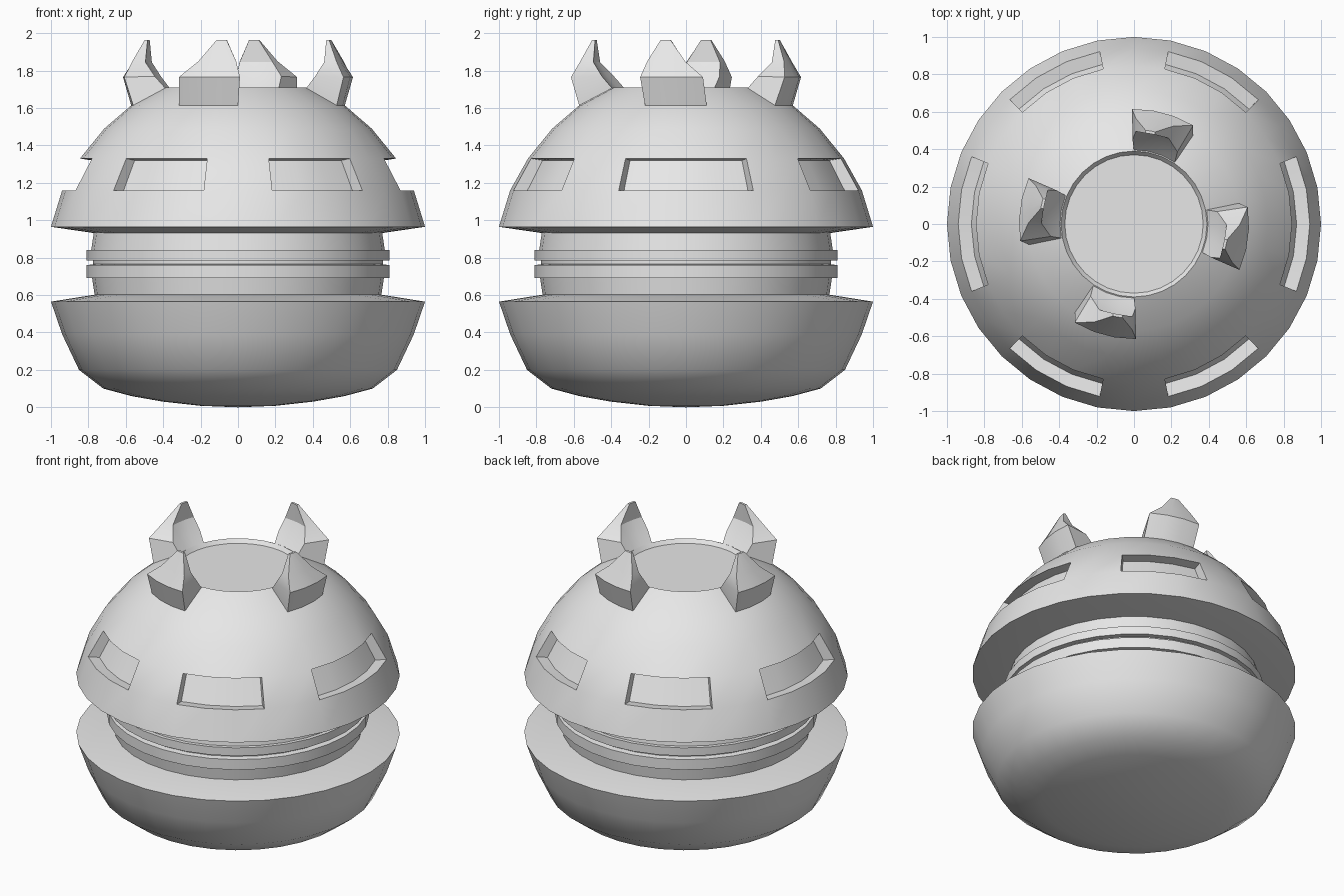
import bpy, bmesh
from math import sin, cos, radians, pi

cube = bpy.data.objects.get("Cube")
if cube:
    bpy.data.objects.remove(cube)

SEGMENTS = 32
STEP = 360 / SEGMENTS

grey = bpy.data.materials.new("plain grey")
grey.use_nodes = True
grey.diffuse_color = (0.8, 0.8, 0.8, 1)
grey.node_tree.nodes["Principled BSDF"].inputs["Base Color"].default_value = (0.8, 0.8, 0.8, 1)


def polar(radius, degrees, z):
    a = radians(degrees)
    return (radius * cos(a), radius * sin(a), z)


def finish(bm, name, angle):
    bmesh.ops.recalc_face_normals(bm, faces=bm.faces)
    mesh = bpy.data.meshes.new(name)
    bm.to_mesh(mesh)
    bm.free()
    mesh.materials.append(grey)
    obj = bpy.data.objects.new(name, mesh)
    bpy.context.collection.objects.link(obj)
    bpy.ops.object.select_all(action='DESELECT')
    obj.select_set(True)
    bpy.context.view_layer.objects.active = obj
    bpy.ops.object.shade_smooth_by_angle(angle=radians(angle))
    return obj


def lathe(profile):
    """Revolve (radius, z) points; a zero radius becomes a pole. Returns bmesh and face bands."""
    bm = bmesh.new()
    rings = []
    for r, z in profile:
        if r == 0:
            rings.append([bm.verts.new((0, 0, z))] * SEGMENTS)
        else:
            rings.append([bm.verts.new(polar(r, i * STEP, z)) for i in range(SEGMENTS)])
    bands = []
    for low, high in zip(rings, rings[1:]):
        band = []
        for i in range(SEGMENTS):
            j = (i + 1) % SEGMENTS
            corners = list(dict.fromkeys((low[i], low[j], high[j], high[i])))
            band.append(bm.faces.new(corners))
        bands.append(band)
    return bm, bands


# Lower bowl with a sloping upper rim
bowl, _ = lathe([(0, 0), (0.2, 0.008), (0.4, 0.03), (0.57, 0.06), (0.72, 0.1),
                 (0.85, 0.2), (0.94, 0.39), (1, 0.565), (0.76, 0.603), (0, 0.603)])
finish(bowl, "lower_bowl", 40)

# Core with two raised bands
core, _ = lathe([(0, 0.59), (0.765, 0.59), (0.78, 0.69), (0.81, 0.69), (0.81, 0.76),
                 (0.775, 0.765), (0.775, 0.785), (0.81, 0.785), (0.81, 0.84),
                 (0.785, 0.84), (0.77, 0.94), (0, 0.94)])
finish(core, "banded_core", 40)

# Upper dome with a shallow recessed top
dome, bands = lathe([(0, 0.93), (0.76, 0.93), (1, 0.965), (0.94, 1.16), (0.845, 1.33),
                     (0.715, 1.49), (0.57, 1.615), (0.39, 1.71), (0.37, 1.685), (0, 1.685)])

# Window slots pressed into one band of the dome: (first segment, count)
bmesh.ops.recalc_face_normals(dome, faces=dome.faces)
for first, count in ((-2, 4), (4, 3), (9, 3), (14, 4), (20, 3), (25, 3)):
    faces = [bands[3][(first + k) % SEGMENTS] for k in range(count)]
    result = bmesh.ops.extrude_face_region(dome, geom=faces)
    bmesh.ops.delete(dome, geom=[f for f in faces if f.is_valid], context='FACES_ONLY')
    for v in result["geom"]:
        if isinstance(v, bmesh.types.BMVert):
            v.co.x *= 0.925
            v.co.y *= 0.925
            v.co.z -= 0.01
finish(dome, "upper_dome", 40)

# Horn stages: start angle, end angle, inner (radius, z), outer (radius, z)
STAGES = [(0, 33.75, (0.39, 1.70), (0.57, 1.61)),
          (-1, 31, (0.45, 1.77), (0.615, 1.765)),
          (1, 22, (0.495, 1.845), (0.565, 1.85)),
          (7, 13, (0.49, 1.965), (0.505, 1.965))]


def horn(name, edge, sign):
    bm = bmesh.new()
    loops = []
    for start, end, inner, outer in STAGES:
        angles = [edge + sign * (start + (end - start) * k / 3) for k in range(4)]
        loop = [bm.verts.new(polar(inner[0], a, inner[1])) for a in angles]
        loop += [bm.verts.new(polar(outer[0], a, outer[1])) for a in reversed(angles)]
        loops.append(loop)
    for low, high in zip(loops, loops[1:]):
        for i in range(len(low)):
            j = (i + 1) % len(low)
            bm.faces.new((low[i], low[j], high[j], high[i]))
    bm.faces.new(loops[0])
    bm.faces.new(loops[-1])
    finish(bm, name, 30)


horn("left_horn", -22.5, 1)
horn("right_horn", 157.5, 1)
horn("back_horn", 90, -1)
horn("front_horn", 270, -1)
